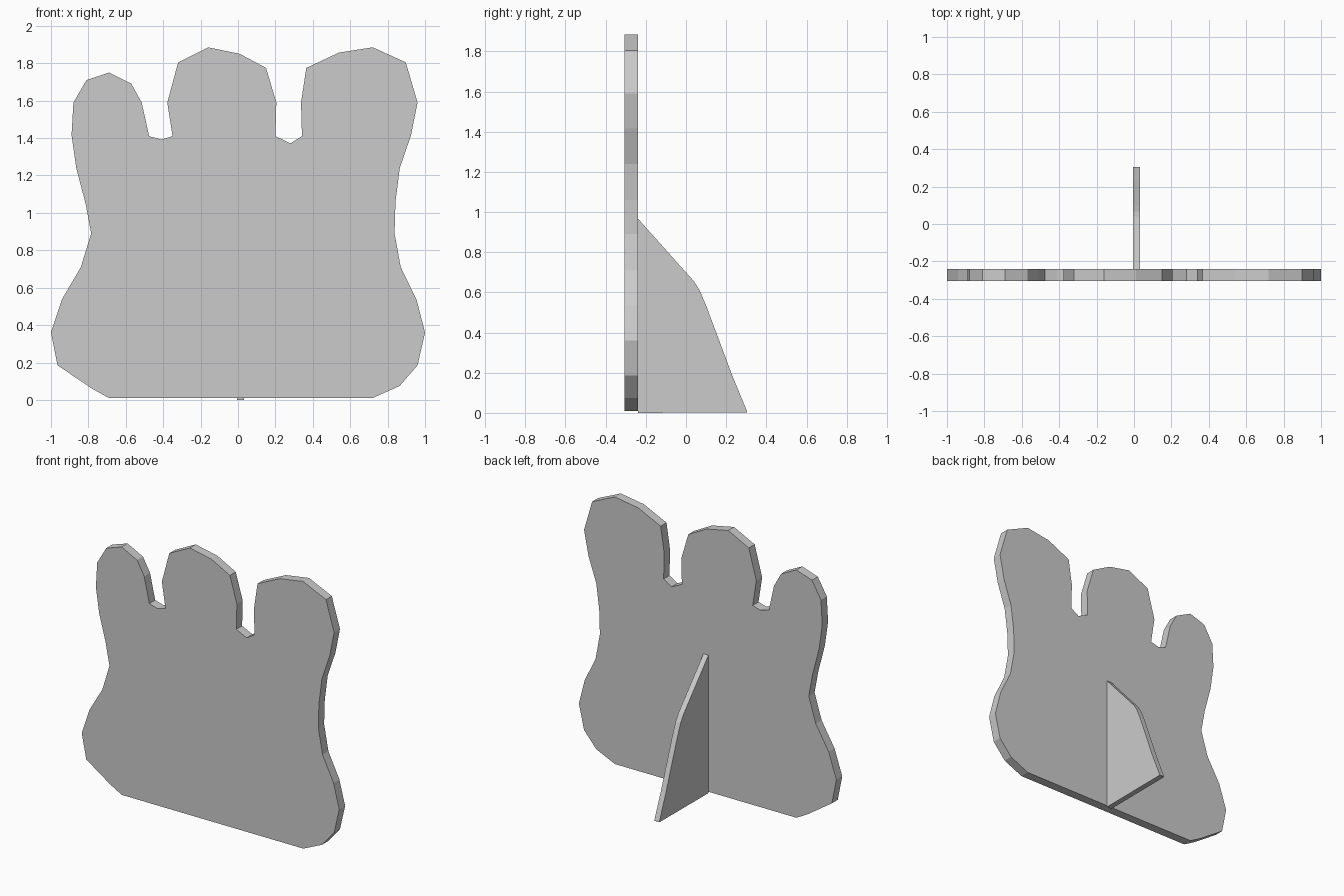
import bpy
import bmesh
from mathutils import Vector


def extruded(name, points, offset):
    """Flat outline pushed along the offset vector into a closed slab."""
    bm = bmesh.new()
    face = bm.faces.new([bm.verts.new(p) for p in points])
    result = bmesh.ops.extrude_face_region(bm, geom=[face], use_keep_orig=True)
    top = [g for g in result["geom"] if isinstance(g, bmesh.types.BMVert)]
    bmesh.ops.translate(bm, verts=top, vec=Vector(offset))
    bmesh.ops.recalc_face_normals(bm, faces=bm.faces)
    mesh = bpy.data.meshes.new(name)
    bm.to_mesh(mesh)
    bm.free()
    obj = bpy.data.objects.new(name, mesh)
    bpy.context.collection.objects.link(obj)
    return obj


# Outline of the upright panel (x, z), clockwise from the lower left
left_side = [(-0.69, 0.01), (-0.78, 0.06), (-0.965, 0.185), (-1.0, 0.36),
             (-0.94, 0.54), (-0.84, 0.71), (-0.785, 0.89), (-0.815, 1.05),
             (-0.865, 1.24), (-0.89, 1.415)]
left_lobe = [(-0.88, 1.59), (-0.81, 1.71), (-0.69, 1.75), (-0.57, 1.69),
             (-0.515, 1.59), (-0.475, 1.41), (-0.41, 1.392)]
middle_lobe = [(-0.35, 1.41), (-0.378, 1.59), (-0.32, 1.805), (-0.16, 1.885),
               (0.01, 1.85), (0.15, 1.775), (0.205, 1.59), (0.2, 1.41),
               (0.28, 1.372)]
right_lobe = [(0.342, 1.41), (0.337, 1.59), (0.365, 1.775), (0.54, 1.857),
              (0.72, 1.885), (0.897, 1.805), (0.96, 1.59)]
right_side = [(0.925, 1.415), (0.865, 1.24), (0.842, 1.06), (0.837, 0.89),
              (0.87, 0.71), (0.955, 0.535), (1.0, 0.36), (0.96, 0.185),
              (0.865, 0.075), (0.72, 0.01)]
outline = left_side + left_lobe + middle_lobe + right_lobe + right_side
extruded("front_panel", [(x, -0.305, z) for x, z in outline], (0, 0.065, 0))

# Supporting fin behind the panel (y, z)
fin = [(-0.24, 0.0), (-0.24, 0.968), (0.04, 0.655), (0.067, 0.612),
       (0.10, 0.535), (0.23, 0.187), (0.305, 0.005), (0.303, 0.003)]
extruded("rear_support", [(-0.006, y, z) for y, z in fin], (0.039, 0, 0))
